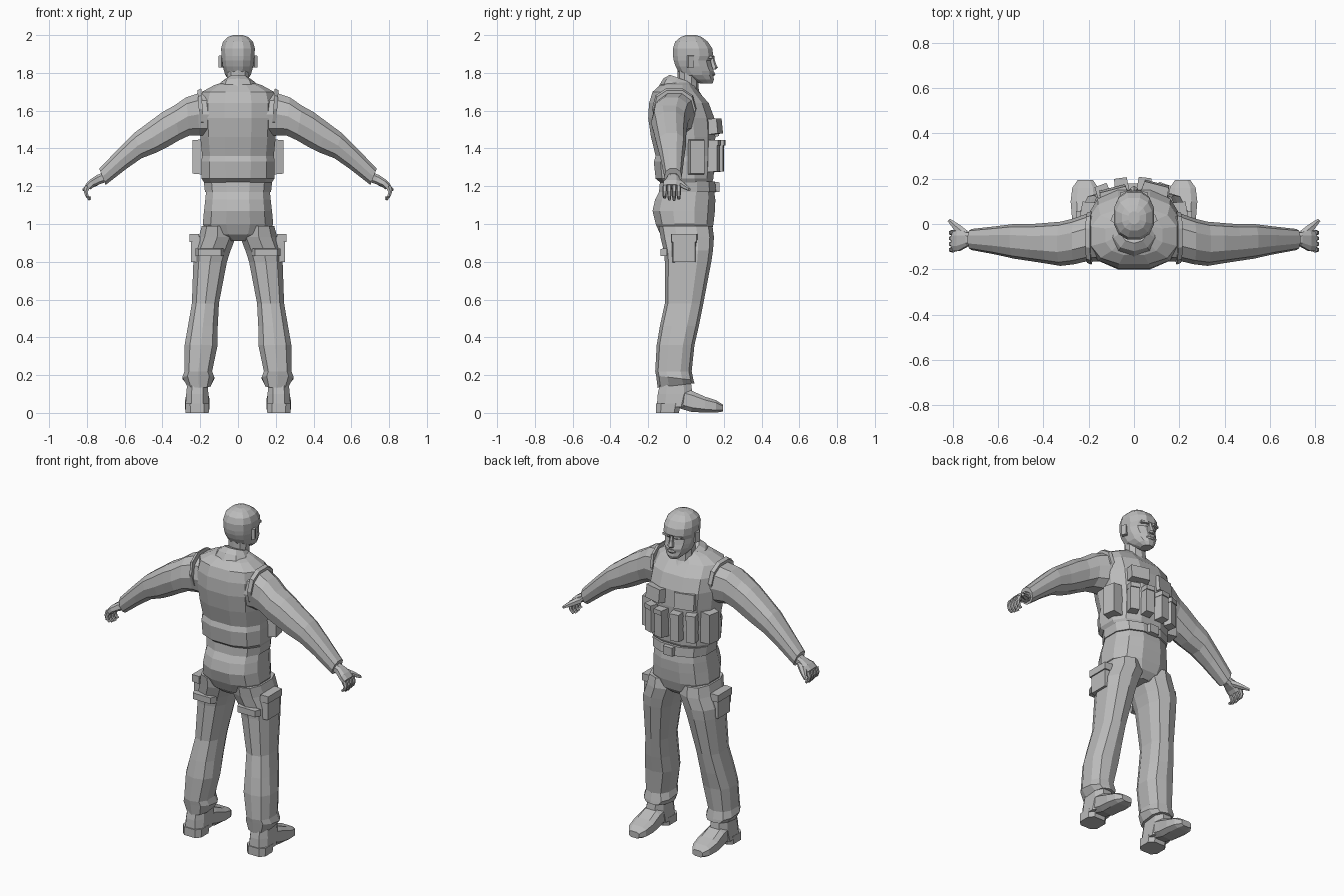
import bpy, bmesh, math
from mathutils import Vector as V

grey = bpy.data.materials.new("plain grey")
grey.diffuse_color = (0.5, 0.5, 0.5, 1)


def finish(name, bm):
    bmesh.ops.recalc_face_normals(bm, faces=bm.faces)
    me = bpy.data.meshes.new(name)
    bm.to_mesh(me)
    bm.free()
    me.materials.append(grey)
    ob = bpy.data.objects.new(name, me)
    bpy.context.collection.objects.link(ob)
    return ob


def loft(name, rings, n=10, p=0.85, s=1):
    """Skin closed rings, each (centre, half axis u, half axis v); s mirrors in x."""
    bm = bmesh.new()
    loops = []
    for c, u, v in rings:
        loop = []
        for i in range(n):
            a = math.tau * (i + 0.5) / n
            ca, sa = math.cos(a), math.sin(a)
            q = (V(c) + V(u) * math.copysign(abs(ca) ** p, ca)
                 + V(v) * math.copysign(abs(sa) ** p, sa))
            loop.append(bm.verts.new((q.x * s, q.y, q.z)))
        loops.append(loop)
    for a, b in zip(loops, loops[1:]):
        for i in range(n):
            j = (i + 1) % n
            bm.faces.new((a[i], a[j], b[j], b[i]))
    bm.faces.new(loops[0])
    bm.faces.new(loops[-1])
    return finish(name, bm)


def level(z, x0, x1, y0, y1, tilt=0):
    """Horizontal ring from its extents; tilt raises the +y side."""
    return (((x0 + x1) / 2, (y0 + y1) / 2, z), ((x1 - x0) / 2, 0, 0),
            (0, (y1 - y0) / 2, tilt))


def limb(xt, zt, xb, zb, y0, y1):
    """Ring across an arm from its top point, bottom point and depth."""
    return (((xt + xb) / 2, (y0 + y1) / 2, (zt + zb) / 2),
            ((xt - xb) / 2, 0, (zt - zb) / 2), (0, (y1 - y0) / 2, 0))


def block(name, loc, size, turn=0, taper=0.85, lean=0):
    """Pouch: box whose outward (+y) face is smaller, turned about z."""
    bm = bmesh.new()
    bmesh.ops.create_cube(bm, size=1)
    for v in bm.verts:
        if v.co.y > 0:
            v.co.x *= taper
            v.co.z *= 0.93
        v.co = V((v.co.x * size[0], v.co.y * size[1], v.co.z * size[2]))
    ob = finish(name, bm)
    ob.location = loc
    ob.rotation_euler = (lean, 0, turn)
    return ob


def sym(z, r, y0, y1, tilt=0):
    return level(z, -r, r, y0, y1, tilt)


# torso with vest
loft("vest", [sym(1.22, .185, -.14, .14), sym(1.24, .198, -.165, .15),
              sym(1.33, .2, -.175, .155), sym(1.36, .195, -.165, .155),
              sym(1.46, .205, -.19, .16), sym(1.56, .212, -.205, .155),
              sym(1.64, .21, -.2, .125), sym(1.7, .195, -.18, .07),
              sym(1.735, .13, -.14, .04), sym(1.75, .08, -.1, .03)], 12, .8)
loft("collar", [sym(1.70, .125, -.15, .085, -.02), sym(1.74, .095, -.12, .065, -.03),
                sym(1.765, .062, -.085, .05, -.025)], 10, .9)
loft("neck", [sym(1.68, .062, -.06, .07), sym(1.75, .06, -.045, .065),
              sym(1.82, .062, -.045, .07)], 10, .9)

# head
loft("head", [sym(1.745, .03, .07, .142), sym(1.765, .052, .02, .15),
              sym(1.79, .07, -.03, .146), sym(1.81, .076, -.045, .15),
              sym(1.835, .083, -.058, .14), sym(1.865, .087, -.068, .133),
              sym(1.89, .09, -.072, .148), sym(1.93, .092, -.072, .142),
              sym(1.965, .082, -.06, .118), sym(1.99, .055, -.03, .085),
              sym(2.0, .025, 0, .055)], 12, .85)
loft("nose", [sym(1.818, .02, .12, .158), sym(1.828, .019, .12, .169),
              sym(1.85, .012, .12, .158), sym(1.885, .009, .12, .148)], 6, .9)
loft("lips", [sym(1.783, .026, .11, .15), sym(1.792, .03, .11, .157),
              sym(1.803, .024, .11, .153)], 8, .9)
for s in (-1, 1):
    block("brow", (s * .036, .13, 1.883), (.05, .03, .014), -s * .3)
    block("ear", (s * .09, .025, 1.86), (.035, .018, .065), -s * 1.2)

# hips, belt and buckle
loft("hips", [sym(.91, .06, -.1, .1), sym(.945, .16, -.14, .135),
              sym(1.0, .192, -.165, .15), sym(1.07, .185, -.182, .158),
              sym(1.13, .178, -.168, .16), sym(1.19, .172, -.135, .15)], 12, .82)
loft("belt", [sym(1.17, .18, -.147, .163), sym(1.225, .186, -.142, .158)], 12, .82)
block("buckle", (0, .163, 1.195), (.07, .03, .055))

# vest pouches on the chest, front and flanks
for x in (-.135, -.055, .045, .125):
    y = .168 - 1.9 * x * x
    block("magazine_pouch", (x, y, 1.355), (.062, .07, .165), -x * 2.6)
    block("pouch_flap", (x, y + .004, 1.43), (.066, .074, .03), -x * 2.6)
block("chest_pouch", (.09, .135, 1.515), (.13, .09, .085), -.25, .85, .1)
block("chest_pocket", (-.09, .135, 1.51), (.13, .045, .1), .25, .9, .1)
for s in (-1, 1):
    block("side_pouch", (s * .197, .055, 1.355), (.09, .075, .19), -s * 1.4)

for s in (-1, 1):
    # trouser leg, gathered above the boot
    loft("trouser_leg", [level(.99, .02, .195, -.145, .14), level(.93, .008, .212, -.135, .148),
                         level(.86, .035, .238, -.118, .143), level(.8, .055, .24, -.112, .134),
                         level(.58, .098, .247, -.112, .092), level(.46, .104, .268, -.138, .068),
                         level(.36, .104, .286, -.155, .045), level(.22, .134, .286, -.163, .03),
                         level(.185, .122, .298, -.158, .04, -.012),
                         level(.145, .142, .272, -.15, .045, .012)], 10, .8, s)
    # thigh pocket with flap
    block("thigh_pocket", (s * .225, -.01, .865), (.13, .05, .14), -s * 1.57, .9)
    block("thigh_pocket_flap", (s * .232, -.01, .925), (.14, .05, .045), -s * 1.57, .95)
    block("thigh_fold", (s * .15, -.118, .85), (.15, .035, .04), 3.14, .8)

    # boot: ankle shaft, foot and heel
    loft("boot_shaft", [level(.03, .15, .282, -.16, .02), level(.1, .153, .278, -.155, .04),
                        level(.17, .16, .27, -.14, .03)], 8, .75, s)
    loft("boot_foot", [((.215, y, (z0 + z1) / 2), (w, 0, 0), (0, 0, (z1 - z0) / 2))
                       for y, w, z0, z1 in ((-.1, .06, .02, .12), (-.03, .06, .02, .135),
                                            (.03, .062, .002, .12), (.1, .068, 0, .088),
                                            (.16, .06, 0, .068), (.195, .035, .006, .045))],
         8, .6, s)
    loft("boot_heel", [level(0, .152, .28, -.162, -.035), level(.05, .15, .282, -.162, -.025)],
         8, .6, s)

    # sleeve with wrinkles and cuff
    loft("sleeve", [limb(.13, 1.70, .15, 1.46, -.165, .06), limb(.215, 1.695, .205, 1.465, -.165, .045),
                    limb(.275, 1.675, .255, 1.465, -.178, .025), limb(.34, 1.63, .31, 1.44, -.185, .01),
                    limb(.4, 1.597, .37, 1.405, -.175, .005), limb(.47, 1.545, .43, 1.375, -.165, 0),
                    limb(.55, 1.485, .51, 1.345, -.153, 0), limb(.63, 1.405, .59, 1.29, -.135, -.01),
                    limb(.735, 1.295, .70, 1.205, -.115, -.022)], 10, .85, s)
    loft("shoulder_strap", [limb(.195, 1.722, .18, 1.5, -.18, .055),
                            limb(.215, 1.712, .2, 1.5, -.172, .05)], 10, .85, s)

    # hand: palm, curled fingers and thumb
    loft("palm", [limb(.71, 1.275, .69, 1.222, -.1, -.04), limb(.745, 1.262, .725, 1.212, -.1, -.035),
                  limb(.785, 1.235, .762, 1.198, -.122, -.025),
                  limb(.808, 1.21, .78, 1.182, -.122, -.03)], 8, .75, s)
    for i, drop in enumerate((.012, .003, 0, .006)):
        y = -.113 + i * .025
        loft("finger", [limb(.81, 1.207, .782, 1.19, y - .012, y + .012),
                        limb(.818, 1.175, .795, 1.17, y - .012, y + .011),
                        limb(.81, 1.148, .79, 1.15, y - .011, y + .01),
                        limb(.79, 1.122 + drop, .777, 1.132 + drop, y - .008, y + .008)], 6, .8, s)
    loft("thumb", [((.745, -.045, 1.225), (.018, -.012, 0), (0, 0, .022)),
                   ((.785, -.012, 1.203), (.013, -.013, 0), (0, 0, .017)),
                   ((.818, .018, 1.183), (.006, -.006, 0), (0, 0, .009))], 6, .9, s)
